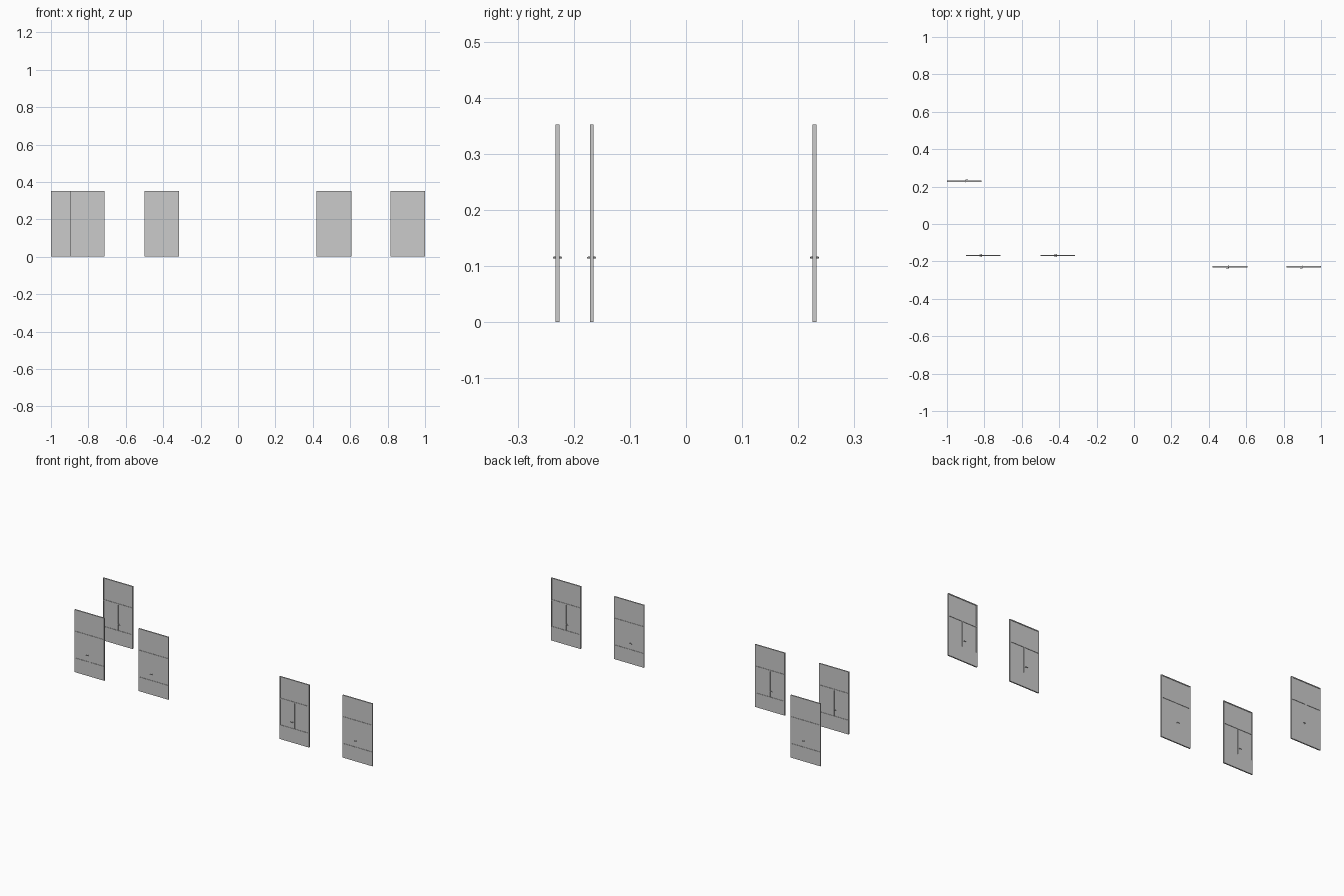
import bpy, bmesh, math
from mathutils import Matrix, Vector

if "Cube" in bpy.data.objects:
    bpy.data.objects.remove(bpy.data.objects["Cube"])

W, H, T = 0.185, 0.352, 0.007     # door leaf size
F = 0.005                         # slim frame width
CORE = 0.0026                     # thickness of the recessed panels


def add_box(bm, x0, x1, z0, z1, y0, y1):
    size = Vector((x1 - x0, y1 - y0, z1 - z0))
    mid = Vector(((x0 + x1) / 2, (y0 + y1) / 2, (z0 + z1) / 2))
    bmesh.ops.create_cube(bm, size=1, matrix=Matrix.Translation(mid) @ Matrix.Diagonal((*size, 1)))


def finish(bm, name):
    mesh = bpy.data.meshes.new(name)
    bm.to_mesh(mesh)
    bm.free()
    return mesh


# door frame: stiles, head, middle rail, kick plate, central mullion
def frame_mesh():
    bm = bmesh.new()
    h, t = W / 2, T / 2
    for x0, x1, z0, z1 in (
            (-h, -h + F, 0, H), (h - F, h, 0, H),
            (-h + F, h - F, H - F, H),
            (-h + F, h - F, 0.224, 0.231),
            (-h + F, h - F, 0, 0.08),
            (-F / 2, F / 2, 0.08, 0.224)):
        add_box(bm, x0, x1, z0, z1, -t, t)
    return finish(bm, "door_frame")


# recessed infill panels: one above, two below
def panel_mesh():
    bm = bmesh.new()
    a, c = W / 2 - F, CORE / 2
    add_box(bm, -a, a, 0.231, H - F, -c, c)
    for x0, x1 in ((-a, -F / 2), (F / 2, a)):
        add_box(bm, x0, x1, 0.08, 0.224, -c, c)
    return finish(bm, "door_panels")


# handle: spindle through the door with a small lever on each face
def handle_mesh():
    bm = bmesh.new()
    x, z = -0.008, 0.115
    for s in (-1, 1):
        y0, y1 = sorted((s * CORE / 2, s * 0.007))
        rot = Matrix.Translation((x, (y0 + y1) / 2, z)) @ Matrix.Rotation(math.pi / 2, 4, 'X')
        bmesh.ops.create_cone(bm, cap_ends=True, segments=10, radius1=0.0017,
                              radius2=0.0017, depth=y1 - y0, matrix=rot)
        y0, y1 = sorted((s * 0.006, s * 0.008))
        add_box(bm, x - 0.012, x + 0.002, z - 0.0015, z + 0.0015, y0, y1)
    return finish(bm, "door_handle")


parts = [frame_mesh(), panel_mesh(), handle_mesh()]

# five doors: centre x, y, turn about the vertical
doors = [(-0.9075, 0.229, math.pi), (-0.806, -0.168, 0), (-0.407, -0.168, 0),
         (0.513, -0.229, 0), (0.9075, -0.229, 0)]
for i, (x, y, turn) in enumerate(doors, 1):
    for mesh in parts:
        ob = bpy.data.objects.new(f"{mesh.name}_{i}", mesh)
        ob.location = (x, y, 0)
        ob.rotation_euler.z = turn
        bpy.context.collection.objects.link(ob)
